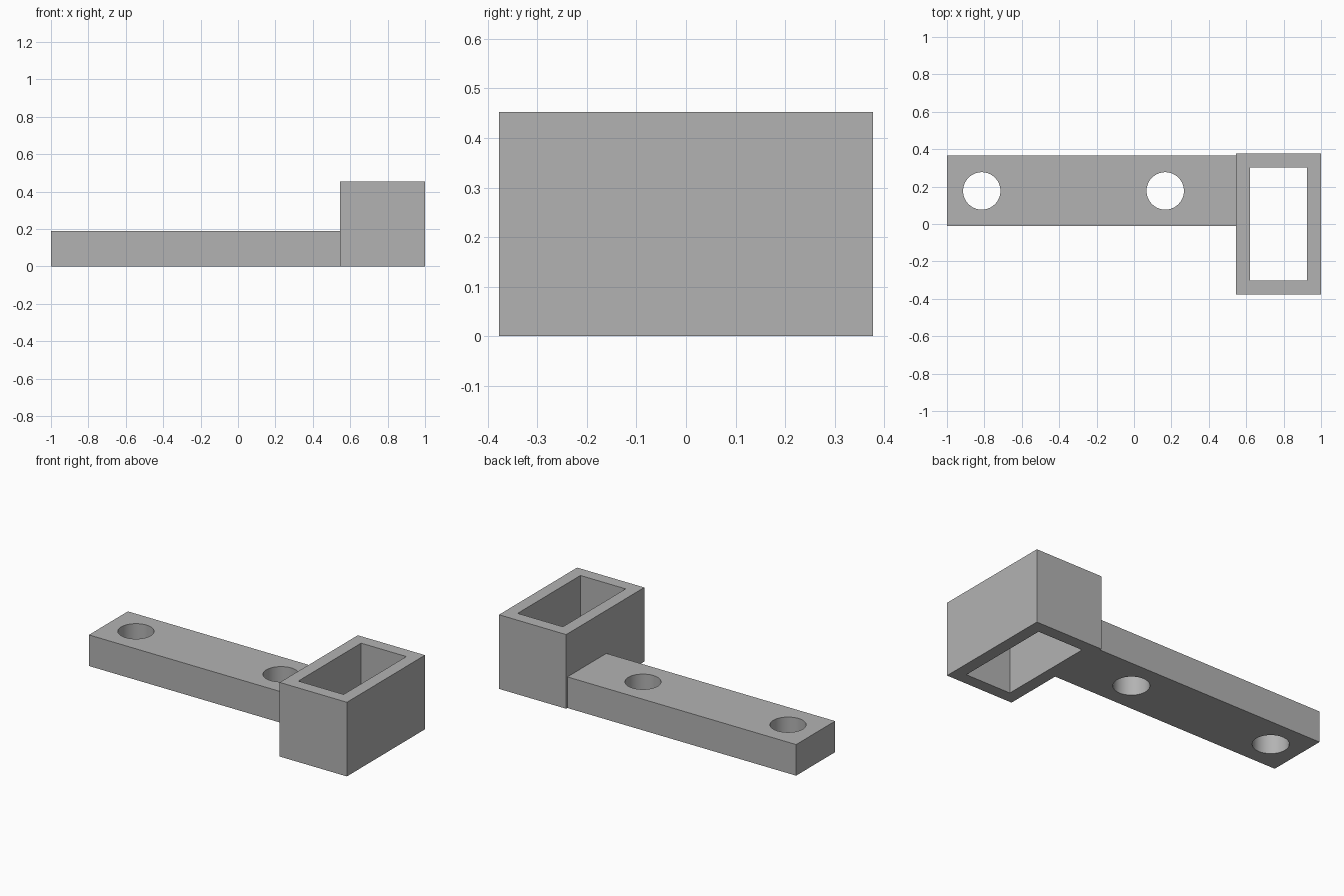
import bpy
import math

if "Cube" in bpy.data.objects:
    bpy.data.objects.remove(bpy.data.objects["Cube"])

grey = bpy.data.materials.new("plain grey")
grey.diffuse_color = (0.45, 0.45, 0.45, 1)
grey.use_nodes = True
grey.node_tree.nodes["Principled BSDF"].inputs["Base Color"].default_value = grey.diffuse_color


def block(name, lo, hi):
    """Box between two opposite corners."""
    bpy.ops.mesh.primitive_cube_add(size=1, location=[(a + b) / 2 for a, b in zip(lo, hi)])
    ob = bpy.context.object
    ob.name = name
    ob.scale = [b - a for a, b in zip(lo, hi)]
    bpy.ops.object.transform_apply(location=False, rotation=False, scale=True)
    ob.data.materials.append(grey)
    return ob


def cut(target, cutter):
    """Subtract the cutter from the target and remove it."""
    cutter.hide_render = True
    mod = target.modifiers.new("cut", 'BOOLEAN')
    mod.operation = 'DIFFERENCE'
    mod.solver = 'EXACT'
    mod.object = cutter
    bpy.context.view_layer.objects.active = target
    bpy.ops.object.modifier_apply(modifier=mod.name)
    bpy.data.objects.remove(cutter)


# Rectangular sleeve, open at top and bottom
sleeve = block("sleeve", (0.546, -0.377, 0), (1, 0.377, 0.453))
cut(sleeve, block("sleeve_opening", (0.62, -0.303, -0.1), (0.926, 0.303, 0.6)))

# Flat arm with two round screw holes
arm = block("arm", (-1, -0.011, 0), (0.546, 0.365, 0.19))
for x in (-0.814, 0.167):
    bpy.ops.mesh.primitive_cylinder_add(vertices=64, radius=0.1, depth=0.6,
                                        location=(x, 0.177, 0.1))
    hole = bpy.context.object
    hole.name = "screw_hole"
    hole.data.materials.append(grey)
    cut(arm, hole)

# Smooth hole walls, keep the corners sharp
bpy.ops.object.select_all(action='DESELECT')
arm.select_set(True)
bpy.context.view_layer.objects.active = arm
bpy.ops.object.shade_smooth_by_angle(angle=math.radians(30))
